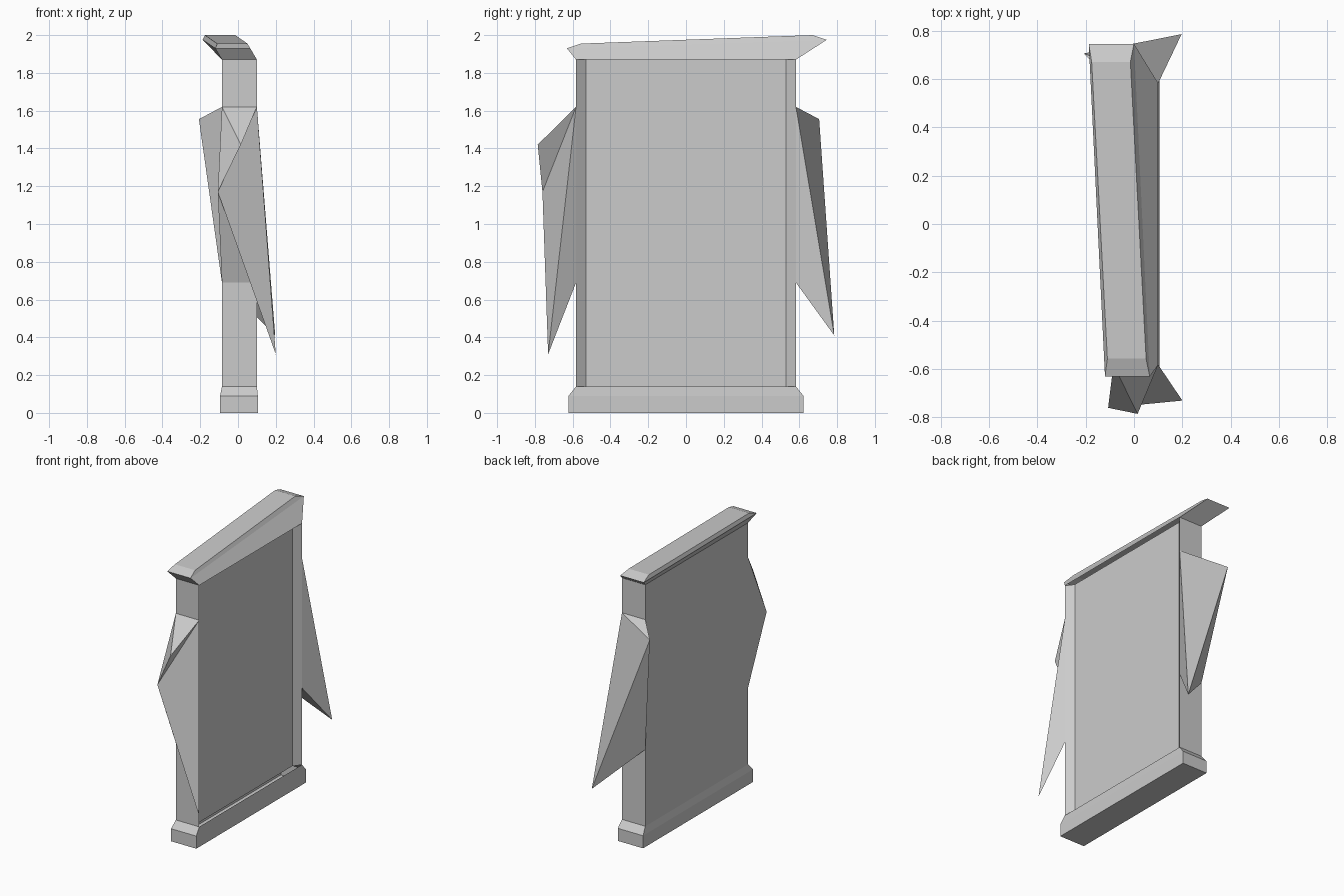
import bpy, bmesh

if "Cube" in bpy.data.objects:
    bpy.data.objects.remove(bpy.data.objects["Cube"])

X0, X1, Y = -0.085, 0.10, 0.582        # slab thickness and half width
LOW, HIGH = 0.69, 1.62                 # heights where the arms attach


def finish(name, bm):
    bmesh.ops.recalc_face_normals(bm, faces=bm.faces)
    mesh = bpy.data.meshes.new(name)
    bm.to_mesh(mesh)
    bm.free()
    obj = bpy.data.objects.new(name, mesh)
    bpy.context.collection.objects.link(obj)
    return obj


def rect(x0, x1, y, z):
    return [(x0, -y, z), (x1, -y, z), (x1, y, z), (x0, y, z)]


def loft(rings, bottom=False, top=False):
    bm = bmesh.new()
    loops = [[bm.verts.new(p) for p in ring] for ring in rings]
    for a, b in zip(loops, loops[1:]):
        for i in range(4):
            j = (i + 1) % 4
            bm.faces.new((a[i], a[j], b[j], b[i]))
    if bottom:
        bm.faces.new(loops[0][::-1])
    if top:
        bm.faces.new(loops[-1])
    bmesh.ops.recalc_face_normals(bm, faces=bm.faces)
    return bm


def arm(name, points, faces):
    bm = bmesh.new()
    verts = {k: bm.verts.new(p) for k, p in points.items()}
    for f in faces.split():
        bm.faces.new([verts[k] for k in f])
    # the open side sits on the slab; orient faces away from the arm's middle
    mid = sum((v.co for v in bm.verts), bm.verts[:][0].co * 0) / len(verts)
    bm.normal_update()
    obj = finish(name, bm)
    return obj


def root(y):
    # four attachment corners on the slab end
    return {"A": (X0, y, HIGH), "B": (X1, y, HIGH), "F": (X0, y, LOW), "G": (X1, y, LOW)}


# Plinth with sloped shoulders
finish("base", loft([rect(-0.095, 0.105, 0.622, 0), rect(-0.095, 0.105, 0.622, 0.09),
                     rect(X0, X1, Y, 0.14)], bottom=True))

# Slab, open where the arms join, with a recessed panel on the +x side
bm = loft([rect(X0, X1, Y, z) for z in (0.14, LOW, HIGH, 1.87)])
bm.normal_update()
panel = [f for f in bm.faces if f.normal.x > 0.9]
joins = [f for f in bm.faces if abs(f.normal.y) > 0.9
         and LOW < f.calc_center_median().z < HIGH]
bmesh.ops.inset_region(bm, faces=panel, thickness=0.053, depth=-0.04, use_even_offset=True)
bmesh.ops.delete(bm, geom=joins, context="FACES_ONLY")
finish("body_slab", bm)

# Crooked cap, flaring and rising toward +y
finish("tilted_cap", loft([
    rect(X0, X1, Y, 1.87),
    [(-0.12, -0.63, 1.93), (0.065, -0.63, 1.93), (0.0, 0.745, 1.975), (-0.187, 0.745, 1.975)],
    [(-0.11, -0.557, 1.955), (0.05, -0.557, 1.955), (-0.015, 0.67, 2.0), (-0.175, 0.67, 2.0)],
], top=True))

# Pointed arm on the front end, with a folded shoulder
arm("front_arm", {**root(-Y), "C": (0.015, -0.785, 1.42), "D": (-0.107, -0.76, 1.17),
                  "E": (0.20, -0.73, 0.31)},
    "ABC ACD CBD DBE BGE DEG DGF ADF")

# Pointed arm on the back end
arm("rear_arm", {**root(Y), "C": (-0.207, 0.705, 1.555), "E": (0.197, 0.785, 0.41)},
    "ABC BEC BGE GFE FCE ACF")
